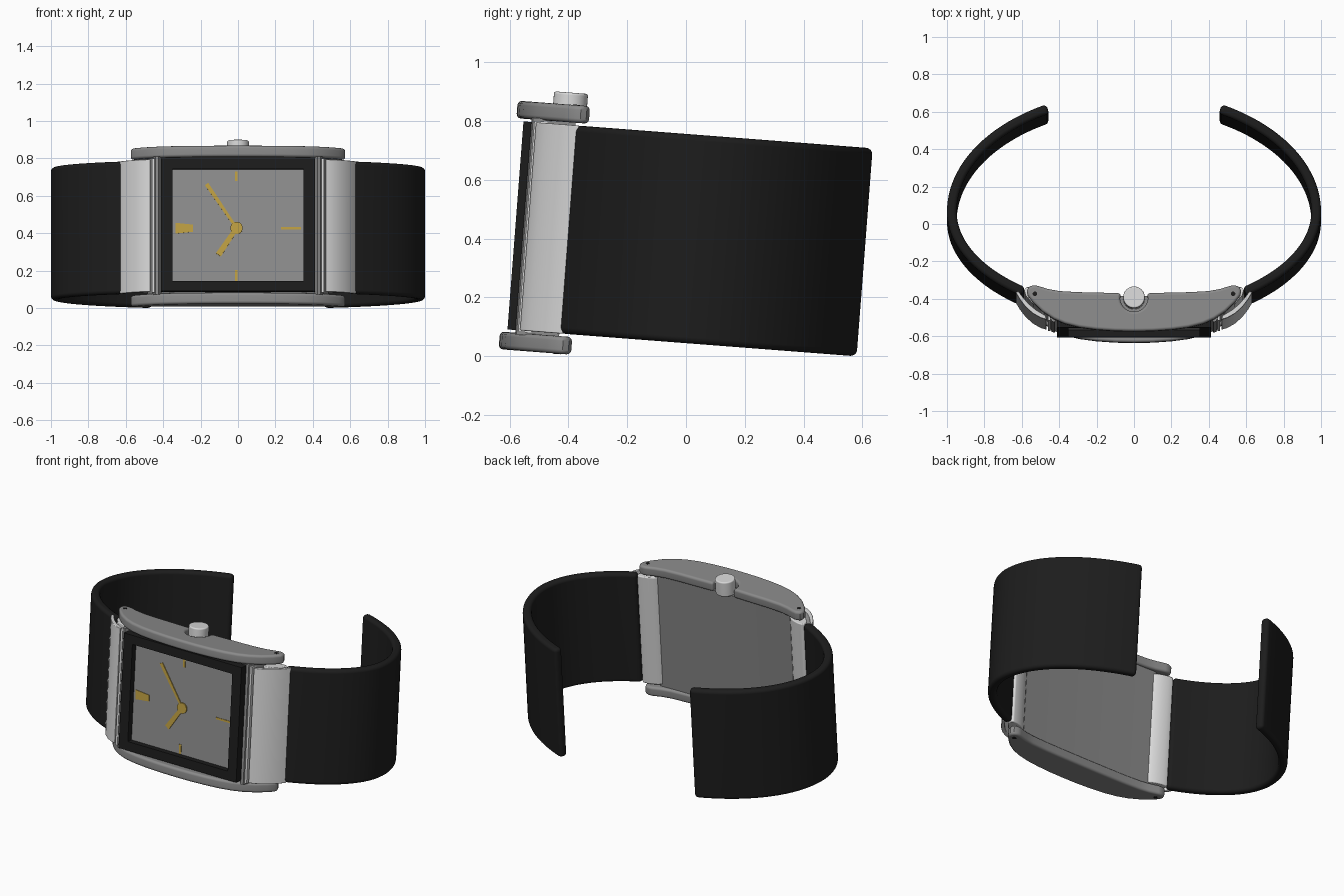
import bpy, bmesh, math
from mathutils import Matrix, Vector

if "Cube" in bpy.data.objects:
    bpy.data.objects.remove(bpy.data.objects["Cube"])

# The whole watch leans back slightly
TILT = Matrix.Translation((0, 0, 0.4)) @ Matrix.Rotation(math.radians(-4.4), 4, 'X')


def mat(name, r, g, b):
    m = bpy.data.materials.new(name)
    m.diffuse_color = (r, g, b, 1)
    m.use_nodes = True
    m.node_tree.nodes["Principled BSDF"].inputs["Base Color"].default_value = m.diffuse_color
    return m


BLACK = mat("black leather", 0.012, 0.012, 0.012)
STEEL = mat("grey steel", 0.255, 0.255, 0.255)
BRIGHT = mat("bright steel", 0.69, 0.69, 0.69)
DIAL = mat("dial grey", 0.275, 0.275, 0.275)
GOLD = mat("gold", 0.52, 0.35, 0.055)


def prism(name, outline, lo, hi, material, bevel=0.0, axis='Z', segs=3):
    """Extrude a 2D outline along Z (outline is x,y) or Y (outline is x,z)."""
    bm = bmesh.new()
    rings = []
    for h in (lo, hi):
        rings.append([bm.verts.new((a, b, h) if axis == 'Z' else (a, h, b)) for a, b in outline])
    n = len(outline)
    bm.faces.new(rings[0])
    bm.faces.new(rings[1])
    for i in range(n):
        j = (i + 1) % n
        bm.faces.new((rings[0][i], rings[0][j], rings[1][j], rings[1][i]))
    bmesh.ops.recalc_face_normals(bm, faces=bm.faces)
    if bevel:
        edges = [e for e in bm.edges if e.calc_face_angle(0) > math.radians(40)]
        bmesh.ops.bevel(bm, geom=edges, offset=bevel, segments=segs, profile=0.5,
                        affect='EDGES', clamp_overlap=False)
    bm.transform(TILT)
    me = bpy.data.meshes.new(name)
    bm.to_mesh(me)
    bm.free()
    me.materials.append(material)
    me.shade_smooth()
    me.set_sharp_from_angle(angle=math.radians(35))
    ob = bpy.data.objects.new(name, me)
    bpy.context.collection.objects.link(ob)
    wn = ob.modifiers.new("weighted_normals", 'WEIGHTED_NORMAL')
    wn.keep_sharp = True
    return ob


def mirrored(half):
    return half + [(-x, y) for x, y in reversed(half) if x > 1e-5]


def circle(cx, cy, r, n=32):
    return [(cx + r * math.cos(2 * math.pi * i / n), cy + r * math.sin(2 * math.pi * i / n))
            for i in range(n)]


def rect(x0, x1, y0, y1):
    return [(x0, y0), (x1, y0), (x1, y1), (x0, y1)]


# Curved side plates of the case, with a crown notch in the upper one
front = [(0, -.607), (.1, -.605), (.2, -.598), (.29, -.586), (.37, -.566), (.43, -.54),
         (.49, -.5), (.54, -.452), (.568, -.415), (.573, -.39), (.563, -.37), (.54, -.36),
         (.515, -.363), (.46, -.38), (.4, -.391), (.3, -.397), (.2, -.399)]
notch = []
for i in range(10):
    a = math.radians(20 - 110 * i / 9)
    notch.append((0.074 * math.cos(a), -.428 + 0.074 * math.sin(a)))
notch[-1] = (0, notch[-1][1])
prism("upper_case_plate", mirrored(front + notch), .364, .424, STEEL, .015)
prism("lower_case_plate", mirrored(front + [(0, -.4)]), -.424, -.364, STEEL, .015)

# Case body between the plates
body = [(0, -.53), (.41, -.53), (.425, -.555), (.44, -.55), (.46, -.5), (.485, -.45),
        (.48, -.405), (.4, -.408), (.2, -.412), (0, -.414)]
prism("case_body", mirrored(body), -.37, .37, STEEL)

# Crown
prism("crown", circle(0, -.428, .058), .37, .465, BRIGHT, .008)

# Bezel: four bars framing the recessed dial
for name, bar in (("left", rect(-.412, -.35, -.355, .355)), ("right", rect(.35, .412, -.355, .355)),
                  ("top", rect(-.351, .351, .3, .355)), ("bottom", rect(-.351, .351, -.355, -.3))):
    prism("bezel_" + name, bar, -.582, -.51, BLACK, 0, 'Y')
prism("dial", rect(-.352, .352, -.302, .302), -.545, -.52, DIAL, 0, 'Y')


# Gold markers and hands
def gold(name, outline, top):
    prism(name, outline, -.543, top, GOLD, 0, 'Y')


def hand(name, tip, w0, w1, top):
    c, t = Vector((-.008, -.014)), Vector(tip)
    d = (t - c).normalized()
    s = Vector((-d.y, d.x))
    gold(name, [tuple(p) for p in (c + s * w0, t + s * w1, t - s * w1, c - s * w0)], top)


gold("marker_three", rect(.23, .337, -.021, -.009), -.548)
gold("marker_twelve", rect(-.017, -.002, .237, .29), -.548)
gold("marker_six", rect(-.017, -.002, -.297, -.24), -.548)
gold("marker_nine", [(-.335, -.044), (-.24, -.034), (-.24, .004), (-.335, .014)], -.548)
gold("hand_hub", circle(-.008, -.014, .033, 24), -.553)
hand("minute_hand", (-.168, .222), .007, .011, -.55)
hand("hour_hand", (-.105, -.158), .012, .016, -.551)

# Parts repeated on both sides
for s, side in ((1, "right"), (-1, "left")):
    def flip(pts):
        return [(s * x, y) for x, y in pts]

    # Strap half: an elliptical band, open at the back
    t0, t1 = math.radians(-53), math.radians(62)
    outer, inner = [], []
    for i in range(41):
        t = t0 + (t1 - t0) * i / 40
        b = .652 if t > 0 else .567
        p = Vector((math.cos(t), .04 + b * math.sin(t)))
        nrm = Vector((math.cos(t), math.sin(t) / b)).normalized()
        outer.append(tuple(p))
        inner.append(tuple(p - nrm * .052))
    prism("strap_" + side, flip(outer + inner[::-1]), -.355, .355, BLACK, .021, segs=4)

    # Bright curved link over the strap end
    link = [(.468, -.54), (.5, -.53), (.54, -.507), (.58, -.471), (.61, -.432), (.632, -.395),
            (.618, -.388), (.592, -.422), (.562, -.456), (.525, -.487), (.472, -.518)]
    prism("link_cover_" + side, flip(link), -.355, .355, BRIGHT, .004)

    # Rounded inner bar of the link, seen from behind
    bar = [(.46, -.435), (.462, -.408), (.48, -.39), (.51, -.376), (.545, -.366), (.575, -.365),
           (.588, -.378), (.58, -.41), (.54, -.455), (.49, -.468)]
    prism("link_bar_" + side, flip(bar), -.35, .35, BRIGHT, .006)

    # Thin bright strip beside the case
    prism("link_strip_" + side, flip(rect(.446, .46, -.545, -.49)), -.36, .36, BRIGHT)

    # Pin holes in the plate ears
    for lo, hi, lvl in ((.42, .4255, "upper"), (-.4255, -.42, "lower")):
        prism("pin_hole_%s_%s" % (lvl, side), circle(s * .53, -.407, .012, 16), lo, hi, BLACK)
